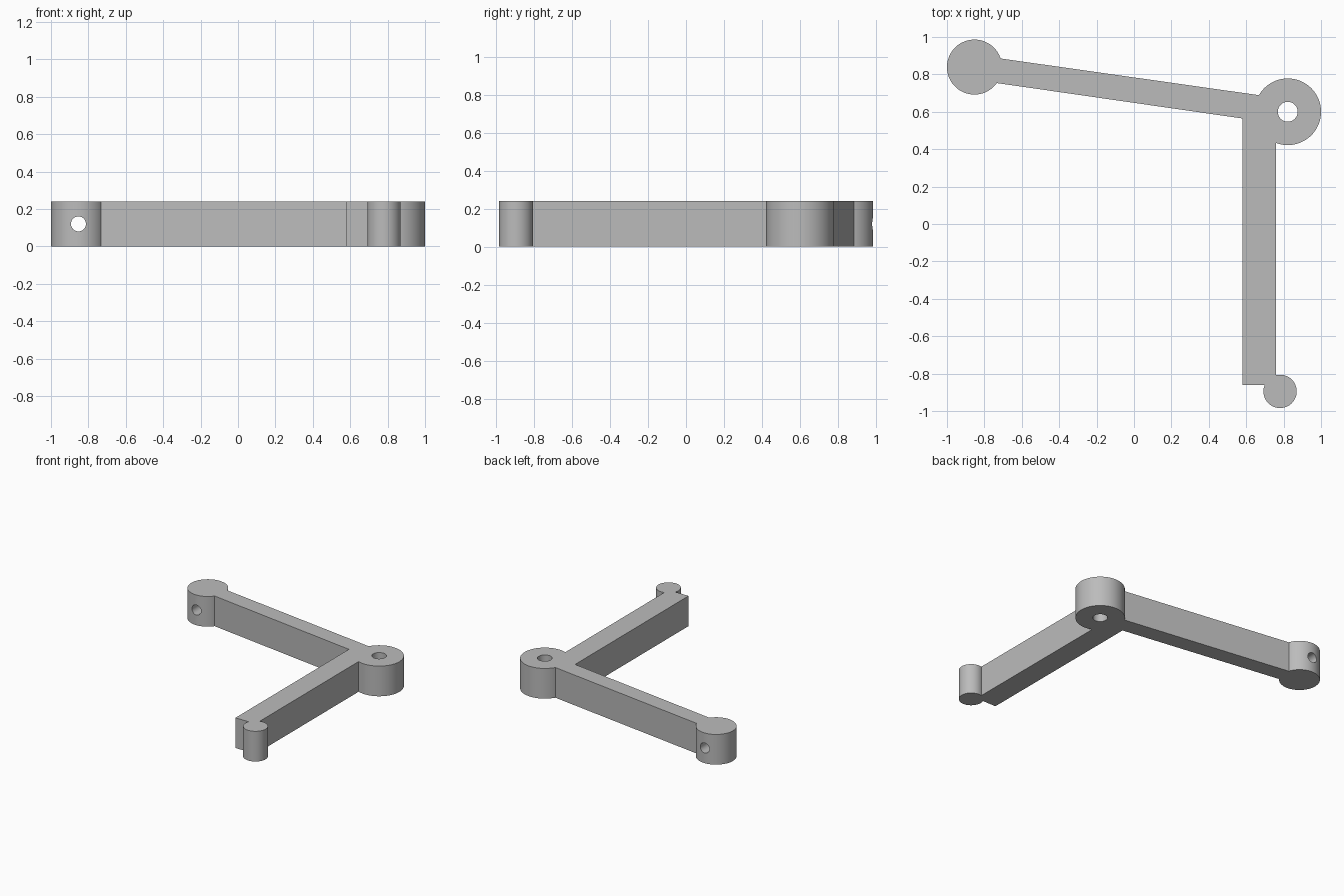
import bpy, bmesh, math
from mathutils import Matrix, Vector

if "Cube" in bpy.data.objects:
    bpy.data.objects.remove(bpy.data.objects["Cube"], do_unlink=True)

HEIGHT = 0.24
HUB, ARM_END, PIN = (0.822, 0.6), (-0.853, 0.839), (0.781, -0.895)

grey = bpy.data.materials.new("plain grey")
grey.use_nodes = True
colour = (0.5, 0.5, 0.5, 1)
grey.diffuse_color = colour
grey.node_tree.nodes["Principled BSDF"].inputs["Base Color"].default_value = colour


def finish(name, bm):
    bmesh.ops.recalc_face_normals(bm, faces=bm.faces)
    mesh = bpy.data.meshes.new(name)
    bm.to_mesh(mesh)
    bm.free()
    mesh.materials.append(grey)
    obj = bpy.data.objects.new(name, mesh)
    bpy.context.collection.objects.link(obj)
    return obj


def prism(name, outline):
    """Extrude a flat outline to the shared height."""
    bm = bmesh.new()
    base = bm.faces.new([bm.verts.new((x, y, 0)) for x, y in outline])
    top = bmesh.ops.extrude_face_region(bm, geom=[base])["geom"]
    verts = [v for v in top if isinstance(v, bmesh.types.BMVert)]
    bmesh.ops.translate(bm, verts=verts, vec=(0, 0, HEIGHT))
    return finish(name, bm)


def cylinder(name, centre, radius, depth=HEIGHT, along_y=False):
    bm = bmesh.new()
    turn = Matrix.Rotation(math.pi / 2 if along_y else 0, 4, "X")
    place = Matrix.Translation(Vector((*centre, HEIGHT / 2))) @ turn
    bmesh.ops.create_cone(bm, cap_ends=True, segments=96, radius1=radius,
                          radius2=radius, depth=depth, matrix=place)
    return finish(name, bm)


def combine(target, other, operation):
    mod = target.modifiers.new(operation.lower(), "BOOLEAN")
    mod.operation, mod.solver, mod.object = operation, "EXACT", other
    bpy.context.view_layer.objects.active = target
    bpy.ops.object.modifier_apply(modifier=mod.name)
    bpy.data.objects.remove(other, do_unlink=True)


# Both arms share one outline, meeting inside the hub
bracket = prism("angled_bracket", [
    (0.581, -0.862), (0.758, -0.862), (0.758, 0.676), (0.666, 0.689),
    (-0.84, 0.903), (-0.84, 0.769), (0.581, 0.564)])

# Round hub, arm end and small pin
for name, centre, radius in (("hub", HUB, 0.178), ("arm_end", ARM_END, 0.147),
                             ("pin", PIN, 0.089)):
    combine(bracket, cylinder(name, centre, radius), "UNION")

# Upright pivot hole and cross hole through the arm end
combine(bracket, cylinder("pivot_hole", HUB, 0.053, 1), "DIFFERENCE")
combine(bracket, cylinder("cross_hole", ARM_END, 0.04, 0.6, True), "DIFFERENCE")

bpy.ops.object.select_all(action="DESELECT")
bracket.select_set(True)
bpy.context.view_layer.objects.active = bracket
bpy.ops.object.shade_smooth_by_angle(angle=math.radians(30))
